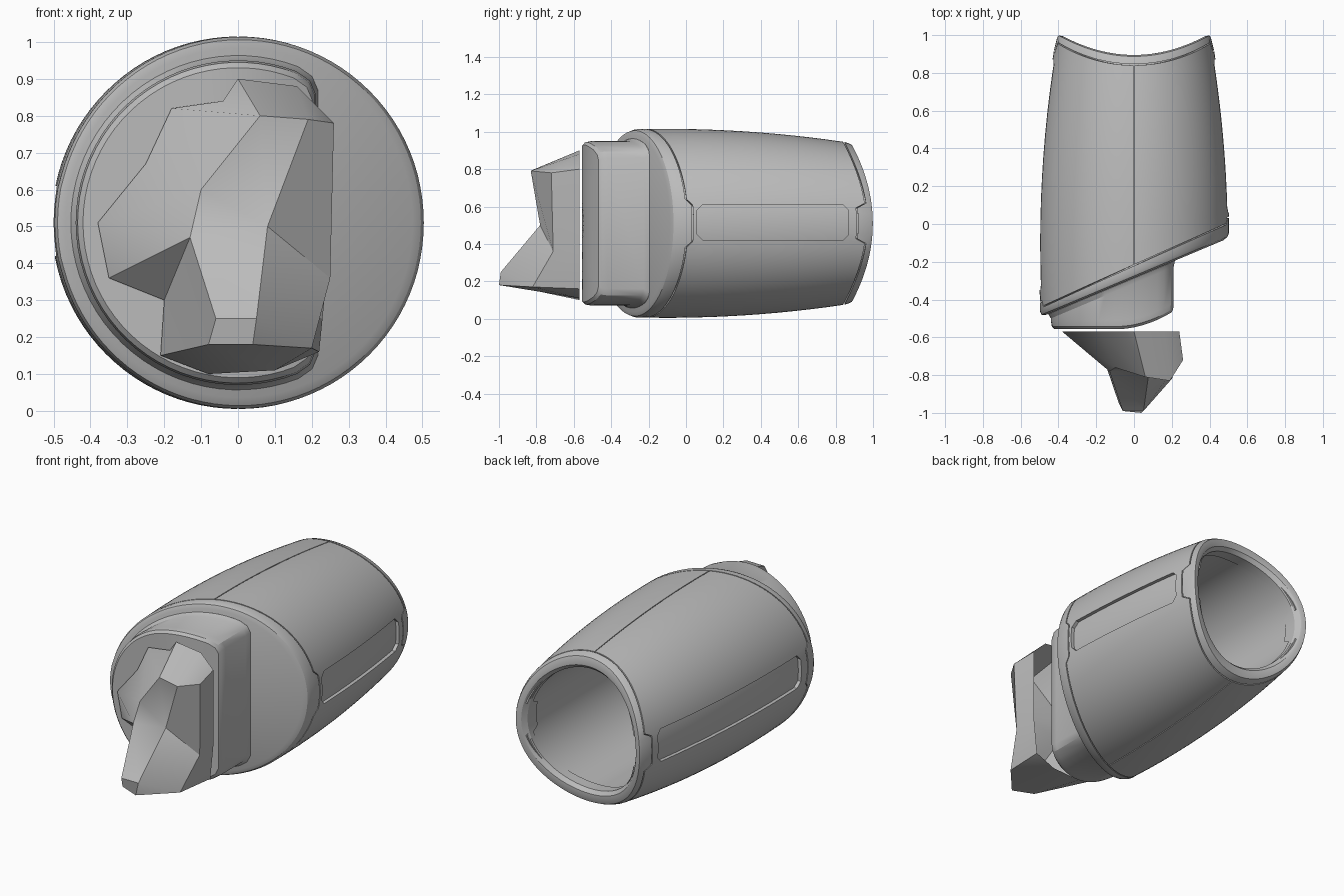
import bpy
import bmesh
from math import sin, cos, pi

if "Cube" in bpy.data.objects:
    bpy.data.objects.remove(bpy.data.objects["Cube"])

AXIS_Z = 0.51
grey = bpy.data.materials.new("plain_grey")
grey.use_nodes = True
colour = (0.5, 0.5, 0.5, 1)
grey.diffuse_color = colour
for node in grey.node_tree.nodes:
    if node.type == 'BSDF_PRINCIPLED':
        node.inputs["Base Color"].default_value = colour


def make(name, verts, faces, recalc=True):
    bm = bmesh.new()
    vs = [bm.verts.new(v) for v in verts]
    for f in faces:
        bm.faces.new([vs[i] for i in f])
    bmesh.ops.remove_doubles(bm, verts=bm.verts, dist=0.00001)
    if recalc:
        bmesh.ops.recalc_face_normals(bm, faces=bm.faces)
    mesh = bpy.data.meshes.new(name)
    bm.to_mesh(mesh)
    bm.free()
    mesh.materials.append(grey)
    obj = bpy.data.objects.new(name, mesh)
    bpy.context.collection.objects.link(obj)
    return obj


def loft(name, rings, around=True, along=False, caps=False):
    """Skin equal-length rings; around closes each ring, along joins last to first."""
    n, m = len(rings[0]), len(rings)
    faces = []
    for i in range(m if along else m - 1):
        a, b = i * n, (i + 1) % m * n
        for j in range(n if around else n - 1):
            k = (j + 1) % n
            faces.append((a + j, a + k, b + k, b + j))
    if caps:
        faces += [tuple(range(n)), tuple(range((m - 1) * n, m * n))]
    return make(name, [v for r in rings for v in r], faces)


def smooth(obj, angle=0.5):
    bpy.ops.object.select_all(action='DESELECT')
    obj.select_set(True)
    bpy.context.view_layer.objects.active = obj
    bpy.ops.object.shade_smooth_by_angle(angle=angle)


# Barrel shape: radius along y, slanted front plane, saddle-shaped back
def radius(y):
    return 0.505 - 0.078 * (y + 0.1) ** 2


def tab(t):
    return 1 if abs(cos(t)) < 0.2 else 0


def front_seam(t):
    return -0.215 + 0.225 * sin(t) + 0.03 * tab(t)


def back_seam(t):
    return 0.84 + 0.7 * (0.42 * sin(t)) ** 2 - 0.05 * tab(t)


def front_plane(x):
    return -0.285 + 0.42 * x


def back_end(x):
    return 0.895 + 0.7 * x * x


def spin(profile, t):
    return [(r * sin(t), y, AXIS_Z + r * cos(t)) for r, y in profile]


def lathe(name, profile, around=True):
    turns = [2 * pi * i / 96 for i in range(96)]
    obj = loft(name, [spin(profile(t), t) for t in turns], around, along=True)
    smooth(obj)
    return obj


def wall(t, start, end, outer, inner):
    ys = [start + (end - start) * i / 12 for i in range(13)]
    return ([(radius(y) - outer, y) for y in ys]
            + [(inner or radius(y) - 0.024, y) for y in reversed(ys)])


# Core tube with a plain bore, seen through the seams and slots
lathe("core_tube", lambda t: wall(t, front_seam(t) - 0.02, back_seam(t) + 0.02, 0.02, 0.355))


# Rounded rim around the open back
def rim_profile(t):
    s = sin(t)
    start = back_seam(t) + 0.007
    r = radius(back_end(0.42 * s))
    pts = [(radius(start) - 0.03, start), (radius(start), start)]
    for drop, back in ((0, 0.025), (0.008, 0.008), (0.03, 0)):
        pts.append((r - drop, back_end((r - drop) * s) - back))
    pts += [(0.37, back_end(0.37 * s)), (0.35, back_end(0.35 * s) - 0.02),
            (0.35, start - 0.04)]
    return pts


lathe("back_rim", rim_profile)


# Front collar closed by the slanted face
def collar_profile(t):
    s = sin(t)
    start = front_seam(t) - 0.007
    r = radius(start)
    pts = [(r - 0.03, start), (r, start)]
    for drop, back in ((0, 0.03), (0.008, 0.01), (0.03, 0)):
        pts.append((r - drop, front_plane((r - drop) * s) + back))
    return pts + [(0, front_plane(0))]


lathe("front_collar", collar_profile, around=False)

# Two shell halves, each with a chamfered side slot
for side, name, slot_start in ((1, "left_shell", 0.06), (-1, "right_shell", -0.35)):
    rings = []
    for i in range(49):
        t = side * (0.005 + (pi - 0.01) * i / 48)
        rings.append(spin(wall(t, front_seam(t), back_seam(t), 0, None), t))
    shell = loft(name, rings, caps=True)
    a, b, lo, hi, c = slot_start, 0.87, 0.42, 0.61, 0.03
    outline = [(a + c, lo), (b - c, lo), (b, lo + c), (b, hi - c),
               (b - c, hi), (a + c, hi), (a, hi - c), (a, lo + c)]
    cutter = loft("slot_cutter", [[(side * x, y, z) for y, z in outline]
                                  for x in (0.3, 0.6)], caps=True)
    cutter.hide_render = True
    cut = shell.modifiers.new("slot", 'BOOLEAN')
    cut.operation = 'DIFFERENCE'
    cut.solver = 'EXACT'
    cut.object = cutter
    bpy.context.view_layer.objects.active = shell
    bpy.ops.object.modifier_apply(modifier=cut.name)
    bpy.data.objects.remove(cutter)
    smooth(shell)

# D-shaped neck block with softened edges
start = 0.37
section = []
for i in range(49):
    t = start - (pi + 2 * start) * i / 48
    section.append((0.44 * sin(t), 0.44 * cos(t)))
corner = [(0.195, 0.385), (0.21, 0.35)]
section += [(x, -z) for x, z in corner] + corner[::-1]


def neck_front(x):
    return -0.557 + max(0, x + 0.1) ** 2


layers = [(1, front_plane, 0.03), (1.03, front_plane, -0.002), (1.0, front_plane, -0.03),
          (1, neck_front, 0.045), (0.988, neck_front, 0.014), (0.955, neck_front, 0),
          (0.6, neck_front, 0), (0.3, neck_front, 0), (0.02, neck_front, 0)]
neck = loft("neck_block", [[(k * x, f(k * x) + d, AXIS_Z + k * z) for x, z in section]
                           for k, f, d in layers], caps=True)
smooth(neck)

# Faceted spout: an open back outline joined to a few front points
outline = [(-.38, .51), (-.25, .67), (-.18, .82), (-.04, .84), (0, .9), (.16, .88),
           (.24, .8), (.24, .36), (.22, .16), (.1, .11), (-.08, .1), (-.21, .15),
           (-.2, .3), (-.35, .36)]
points = {i: (x, -0.57, z) for i, (x, z) in enumerate(outline)}
points.update(
    a=(-.13, -.78, .47), b=(-.1, -.76, .6), c=(.06, -.81, .8), d=(.19, -.83, .79),
    e=(.26, -.72, .78), f=(.25, -.71, .36), g=(-.06, -.99, .25), h=(.05, -.99, .25),
    i=(-.08, -.95, .18), j=(.04, -1, .18), k=(.2, -.82, .17), m=(.08, -.78, .5))
patches = [
    (0, 1, 'b', 'a'), (1, 2, 'b'), (2, 3, 'c', 'b'), (3, 4, 'c'), (4, 5, 'd', 'c'),
    (5, 6, 'e', 'd'), (6, 7, 'f', 'e'), (7, 8, 'k', 'f'), (8, 9, 'k'), (9, 'j', 'k'),
    (9, 10, 'i', 'j'), (10, 11, 'i'), (11, 12, 'i'), (12, 'a', 'g', 'i'),
    (12, 13, 'a'), (13, 0, 'a'), 'abm', 'bcm', 'cdm', 'defm', 'mfh', 'fkh', 'kjh',
    'ghji', 'amhg']
order = list(points)
spout = make("spout", list(points.values()), [[order.index(p) for p in f] for f in patches])
smooth(spout, 0.6)
